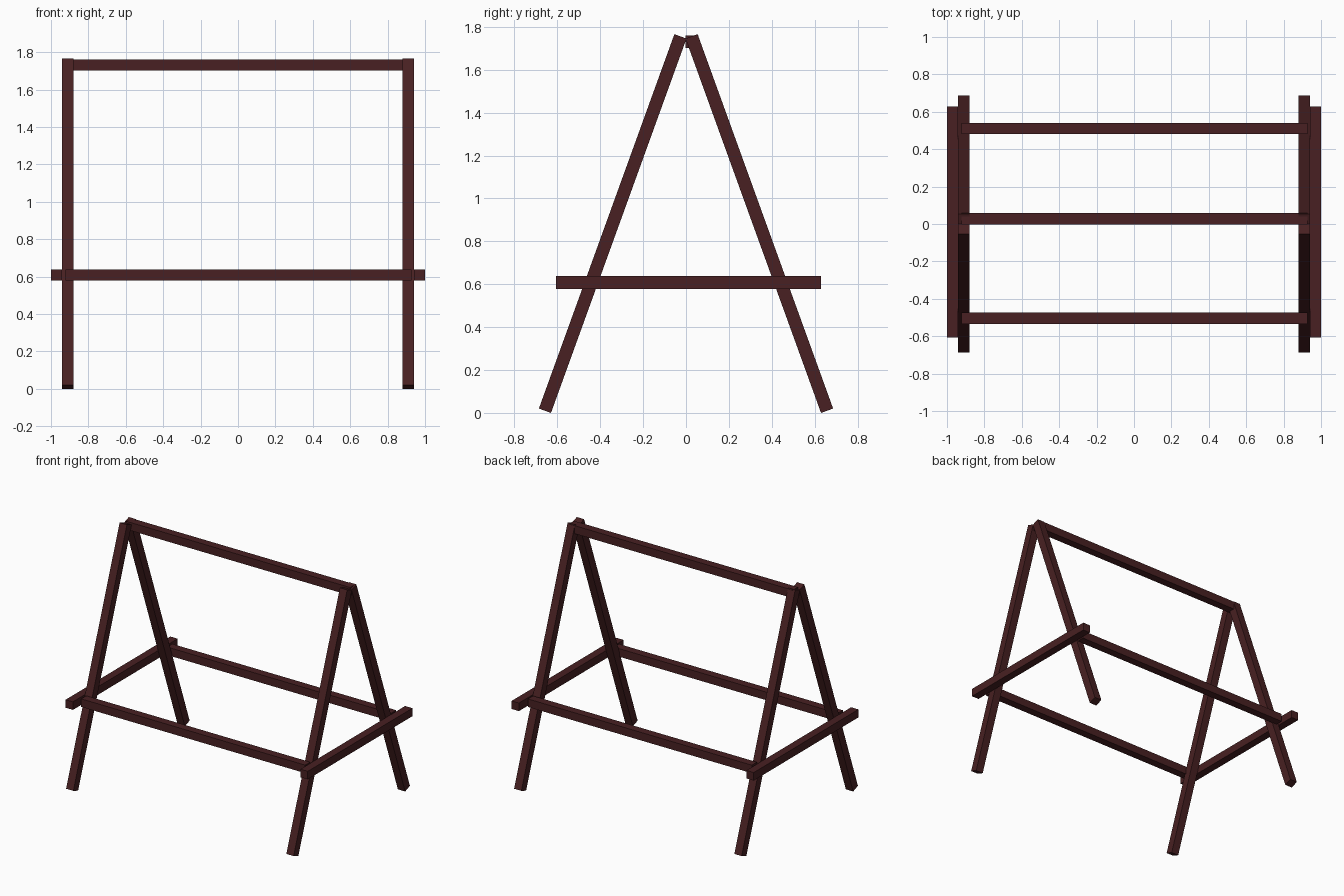
import bpy
import math
from mathutils import Vector

cube = bpy.data.objects.get("Cube")
if cube:
    bpy.data.objects.remove(cube, do_unlink=True)

# Single dark stained wood colour
COLOR = (0.065, 0.0145, 0.016, 1)
wood = bpy.data.materials.new("dark_red_wood")
wood.use_nodes = True
wood.diffuse_color = COLOR
wood.node_tree.nodes["Principled BSDF"].inputs["Base Color"].default_value = COLOR

T = 0.06  # timber thickness


def beam(name, center, size, tilt=0.0):
    """Square timber, optionally tilted about the x axis."""
    bpy.ops.mesh.primitive_cube_add(size=1, location=center, rotation=(tilt, 0, 0))
    ob = bpy.context.object
    ob.name = name
    ob.scale = size
    bpy.ops.object.transform_apply(location=False, rotation=True, scale=True)
    ob.data.materials.append(wood)
    return ob


for x_side, x_name in ((1, "left"), (-1, "right")):
    # Sloping legs, leaning together at the top
    for y_side, y_name in ((-1, "front"), (1, "back")):
        foot = Vector((0.91 * x_side, 0.658 * y_side, 0.01))
        head = Vector((0.91 * x_side, 0.026 * y_side, 1.756))
        d = head - foot
        beam(f"{y_name}_{x_name}_leg", (foot + head) / 2,
             (T, T, d.length), math.atan2(-d.y, d.z))
    # Cross rail on the outside of each leg pair
    beam(f"{x_name}_side_rail", (0.97 * x_side, 0.012, 0.608), (T, 1.235, T))

# Long rails outside the legs
beam("front_rail", (0.003, -0.504, 0.608), (1.85, T, T))
beam("back_rail", (0.003, 0.51, 0.608), (1.85, T, T))

# Ridge beam across the top
beam("ridge_beam", (0.003, 0.028, 1.731), (1.85, T, T))
